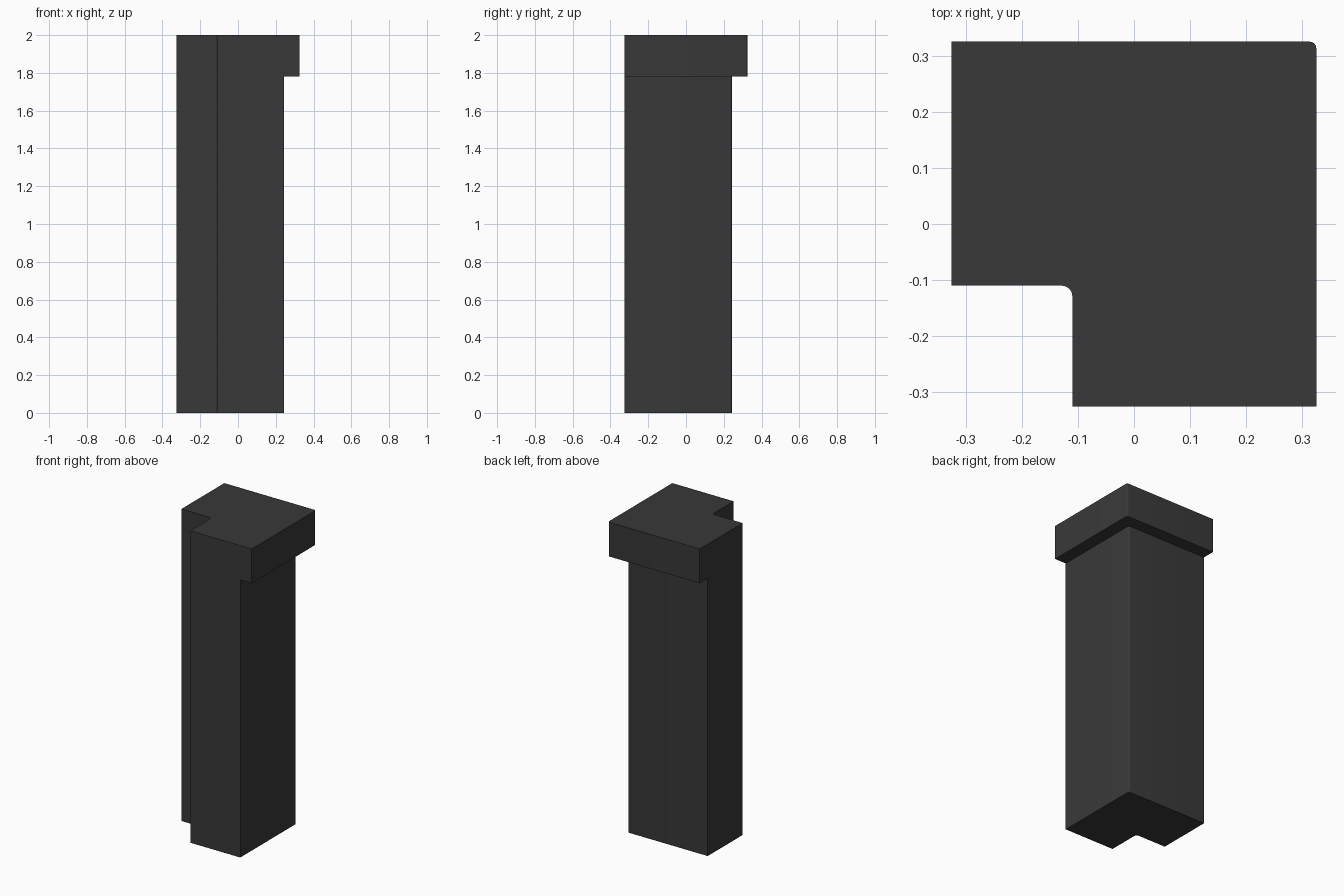
import bpy, bmesh, math

if "Cube" in bpy.data.objects:
    bpy.data.objects.remove(bpy.data.objects["Cube"])

LOW, NOTCH = -0.325, -0.11      # outer end and inner corner of the L section
INNER_R, OUTER_R, STEPS = 0.018, 0.012, 4


def arc(cx, cy, r, start, end):
    """Points on a small corner fillet."""
    return [(cx + r * math.cos(math.radians(start + (end - start) * i / STEPS)),
             cy + r * math.sin(math.radians(start + (end - start) * i / STEPS)))
            for i in range(STEPS + 1)]


def l_section(outer):
    """L-shaped plan with filleted inner and outer corners."""
    o, n = outer - OUTER_R, NOTCH - INNER_R
    return ([(NOTCH, LOW), (outer, LOW)] + arc(o, o, OUTER_R, 0, 90)
            + [(LOW, outer), (LOW, NOTCH)] + arc(n, n, INNER_R, 90, 0))


# Loft: shaft, overhanging ledge, cap
bm = bmesh.new()
rings = [[bm.verts.new((x, y, z)) for x, y in l_section(outer)]
         for outer, z in ((0.244, 0), (0.244, 1.78), (0.325, 1.78), (0.325, 2))]
for a, b in zip(rings, rings[1:]):
    for i in range(len(a)):
        j = (i + 1) % len(a)
        bm.faces.new((a[i], a[j], b[j], b[i]))
bm.faces.new(rings[0][::-1])
bm.faces.new(rings[-1])
# Merge the ledge where cap and shaft are flush
bmesh.ops.remove_doubles(bm, verts=bm.verts, dist=1e-5)
# Ledge ends that collapsed to a line
flat = [f for f in bm.faces if f.calc_area() < 1e-8]
bmesh.ops.dissolve_degenerate(bm, dist=1e-5, edges=list({e for f in flat for e in f.edges}))
bmesh.ops.recalc_face_normals(bm, faces=bm.faces)

mesh = bpy.data.meshes.new("corner_post")
bm.to_mesh(mesh)
bm.free()
post = bpy.data.objects.new("corner_post", mesh)
bpy.context.collection.objects.link(post)

# Dark grey finish
mat = bpy.data.materials.new("dark_grey")
mat.diffuse_color = (0.04, 0.04, 0.04, 1)
mat.use_nodes = True
mat.node_tree.nodes["Principled BSDF"].inputs["Base Color"].default_value = mat.diffuse_color
mesh.materials.append(mat)

bpy.context.view_layer.objects.active = post
post.select_set(True)
bpy.ops.object.shade_smooth_by_angle(angle=math.radians(30))
